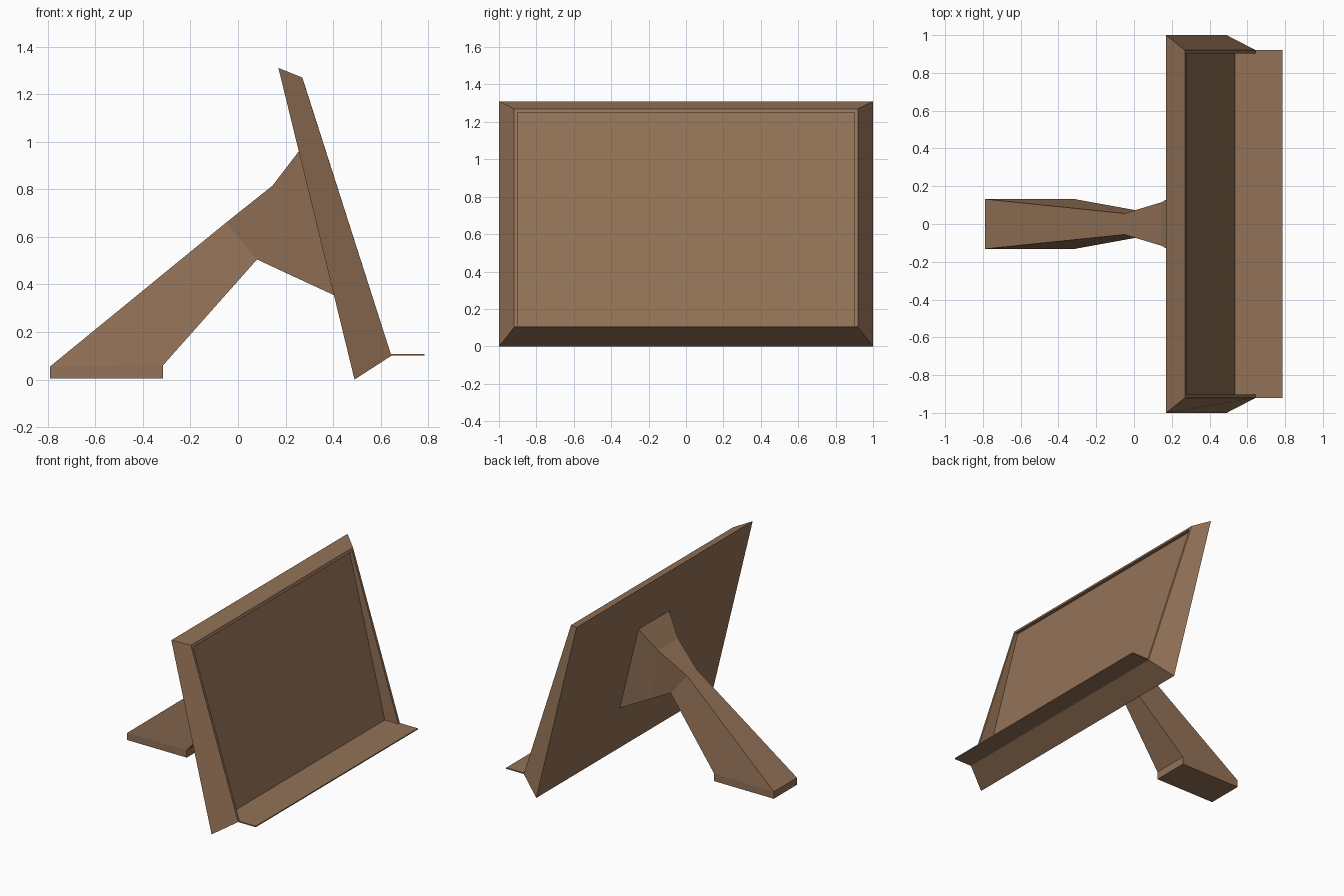
import bpy, bmesh

if "Cube" in bpy.data.objects:
    bpy.data.objects.remove(bpy.data.objects["Cube"])

wood = bpy.data.materials.new("brown")
wood.diffuse_color = (0.29, 0.168, 0.095, 1)
wood.use_nodes = True
wood.node_tree.nodes["Principled BSDF"].inputs["Base Color"].default_value = wood.diffuse_color


def loft(name, rings):
    """Join four-cornered rings into a closed solid with flat faces."""
    bm = bmesh.new()
    loops = [[bm.verts.new(p) for p in ring] for ring in rings]
    for a, b in zip(loops, loops[1:]):
        for i in range(4):
            j = (i + 1) % 4
            bm.faces.new((a[i], a[j], b[j], b[i]))
    bm.faces.new(loops[0])
    bm.faces.new(loops[-1])
    bmesh.ops.recalc_face_normals(bm, faces=bm.faces)
    mesh = bpy.data.meshes.new(name)
    bm.to_mesh(mesh)
    bm.free()
    mesh.materials.append(wood)
    obj = bpy.data.objects.new(name, mesh)
    bpy.context.collection.objects.link(obj)
    return obj


def ring(low, high, low_w, high_w=None):
    """Rectangle across y from a low and a high (x, z) point and half widths."""
    high_w = low_w if high_w is None else high_w
    (lx, lz), (hx, hz) = low, high
    return [(lx, -low_w, lz), (lx, low_w, lz), (hx, high_w, hz), (hx, -high_w, hz)]


# Tilted display frame: back, bevelled front edge, thin rim, recessed panel
loft("display_frame", [
    ring((0.49, 0.0), (0.17, 1.31), 1.0),
    ring((0.645, 0.10), (0.27, 1.27), 0.92),
    ring((0.642, 0.108), (0.277, 1.25), 0.902),
    ring((0.535, 0.108), (0.253, 1.25), 0.902),
])

# Thin ledge along the lower front edge
loft("front_ledge", [
    ring((0.635, 0.10), (0.635, 0.108), 0.92),
    ring((0.785, 0.10), (0.785, 0.108), 0.92),
])

# Support arm: flares from the narrow neck into the back of the frame
neck = ring((0.08, 0.505), (-0.05, 0.66), 0.06, 0.056)
loft("support_arm", [
    neck,
    ring((0.20, 0.449), (0.145, 0.815), 0.103, 0.115),
    ring((0.403, 0.355), (0.256, 0.96), 0.175),
])

# Support leg: flat foot tapering up to the neck
loft("support_leg", [
    ring((-0.315, 0.005), (-0.79, 0.005), 0.132),
    ring((-0.315, 0.06), (-0.79, 0.055), 0.132),
    neck,
])
